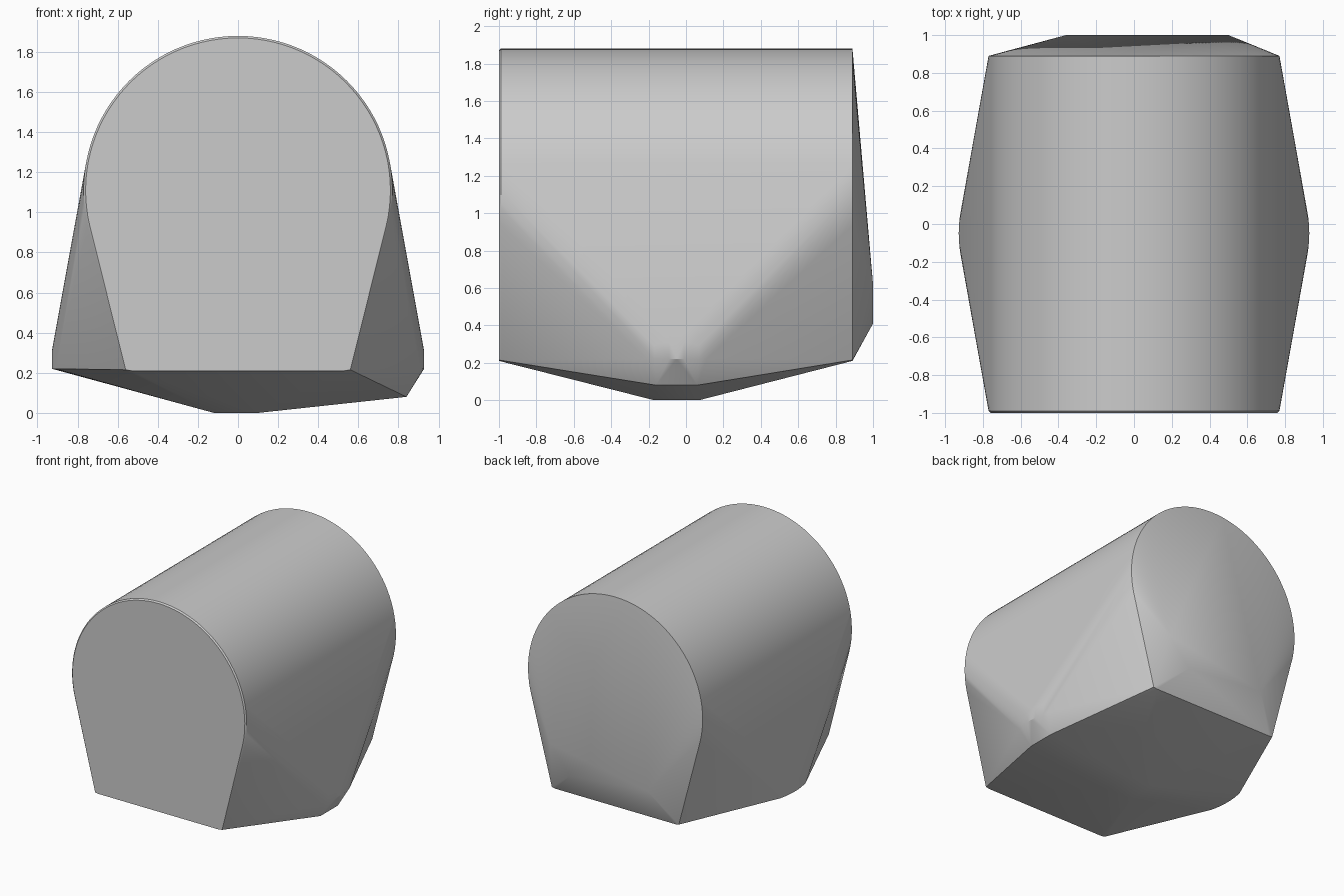
import bpy, bmesh, math

cube = bpy.data.objects.get("Cube")
if cube:
    bpy.data.objects.remove(cube, do_unlink=True)

grey = bpy.data.materials.new("plain_grey")
grey.use_nodes = True
colour = (0.6, 0.6, 0.6, 1)
grey.diffuse_color = colour
grey.node_tree.nodes["Principled BSDF"].inputs["Base Color"].default_value = colour

RADIUS, AXIS_Z, BASE_Z = 0.77, 1.11, 0.21
points = []


def arch(y, radius, half_base, base_z):
    """Round-topped end section tapering to a flat base."""
    for i in range(65):
        a = math.radians(-20 + 220 * i / 64)
        points.append((radius * math.cos(a), y, AXIS_Z + radius * math.sin(a)))
    for side in (-1, 1):
        points.append((side * half_base, y, base_z))
        points.append((side * (half_base - 0.03), y, base_z - 0.005))


# Front end with a fine bevelled rim, then the back end
arch(-1.0, RADIUS - 0.01, 0.56, BASE_Z + 0.005)
arch(-0.99, RADIUS, 0.565, BASE_Z + 0.005)
arch(0.89, RADIUS, 0.56, BASE_Z + 0.005)

# Rounded side bulges
for side in (-1, 1):
    for i in range(9):
        t = -1 + i / 4
        x = side * (0.928 - 0.02 * t * t)
        y = -0.05 + 0.16 * t
        points += [(x, y, 0.22), (x, y, 0.31 - 0.03 * t * t)]

# Lower chamfer on one side and the small flat foot
for y in (-0.16, 0.06):
    points.append((0.84, y, 0.08))
for x in (-0.12, 0.1):
    for y in (-0.17, 0.07):
        points.append((x, y, 0))

# Raised facet on the back
points += [(0.5, 1, 0.62), (0.32, 1, 0.41), (-0.36, 1, 0.47)]

# Wrap all sections in one convex skin
bm = bmesh.new()
for p in points:
    bm.verts.new(p)
hull = bmesh.ops.convex_hull(bm, input=bm.verts)
loose = {v for v in hull["geom_interior"] + hull["geom_unused"]
         if isinstance(v, bmesh.types.BMVert)}
bmesh.ops.delete(bm, geom=list(loose), context="VERTS")
bmesh.ops.dissolve_limit(bm, angle_limit=math.radians(0.3),
                         verts=bm.verts, edges=bm.edges)
bmesh.ops.recalc_face_normals(bm, faces=bm.faces)

mesh = bpy.data.meshes.new("rounded_block")
bm.to_mesh(mesh)
bm.free()
mesh.materials.append(grey)
block = bpy.data.objects.new("rounded_block", mesh)
bpy.context.collection.objects.link(block)
bpy.context.view_layer.objects.active = block
block.select_set(True)
bpy.ops.object.shade_smooth_by_angle(angle=math.radians(30))
